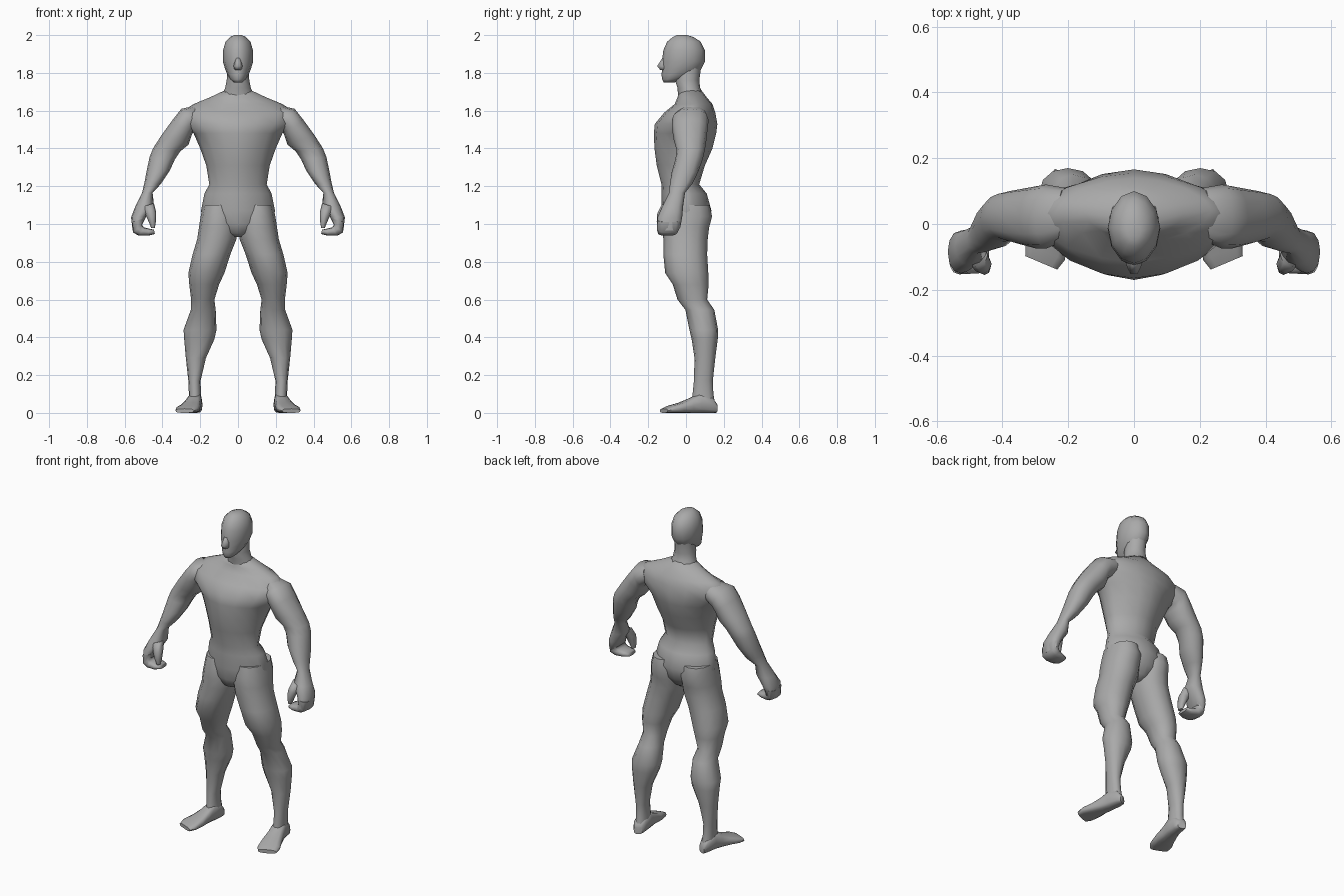
import bpy, bmesh, math
from mathutils import Vector

grey = bpy.data.materials.new("plain grey")
grey.diffuse_color = (0.4, 0.4, 0.4, 1)


def loft(name, rings, power=2.0, sides=12, mirror=False, angle=70):
    """Skin a row of superellipse rings, each given as centre, half-axis u, half-axis v."""
    bm = bmesh.new()
    loops = []
    for c, u, v in rings:
        loop = []
        for i in range(sides):
            a = 2 * math.pi * i / sides
            p = math.copysign(abs(math.cos(a)) ** (2 / power), math.cos(a))
            q = math.copysign(abs(math.sin(a)) ** (2 / power), math.sin(a))
            loop.append(bm.verts.new(c + u * p + v * q))
        loops.append(loop)
    for a, b in zip(loops, loops[1:]):
        for i in range(sides):
            j = (i + 1) % sides
            bm.faces.new((a[i], a[j], b[j], b[i]))
    bm.faces.new(loops[0])
    bm.faces.new(loops[-1])
    bmesh.ops.recalc_face_normals(bm, faces=bm.faces)
    mesh = bpy.data.meshes.new(name)
    bm.to_mesh(mesh)
    bm.free()
    mesh.materials.append(grey)
    ob = bpy.data.objects.new(name, mesh)
    bpy.context.collection.objects.link(ob)
    bpy.ops.object.select_all(action='DESELECT')
    ob.select_set(True)
    bpy.context.view_layer.objects.active = ob
    bpy.ops.object.shade_smooth_by_angle(angle=math.radians(angle))
    if mirror:
        ob.modifiers.new("mirror", 'MIRROR').use_axis[0] = True
    return ob


def limb(rows):
    """Rings from inner (x, z), outer (x, z), front y, back y."""
    out = []
    for xi, zi, xo, zo, yf, yb in rows:
        out.append((Vector(((xi + xo) / 2, (yf + yb) / 2, (zi + zo) / 2)),
                    Vector(((xo - xi) / 2, 0, (zo - zi) / 2)),
                    Vector((0, (yb - yf) / 2, 0))))
    return out


def level(rows):
    """Level rings centred on x = 0 from height, half width, front y, back y."""
    return limb([(-w, z, w, z, yf, yb) for z, w, yf, yb in rows])


# Torso from collar to crotch
loft("torso", level([
    (1.71, .065, -.035, .08), (1.67, .15, -.045, .11), (1.635, .235, -.06, .14),
    (1.59, .305, -.115, .155), (1.53, .29, -.165, .166), (1.48, .235, -.17, .16),
    (1.40, .20, -.167, .14), (1.31, .168, -.155, .10), (1.21, .152, -.13, .07),
    (1.16, .178, -.13, .11), (1.07, .196, -.128, .135), (1.00, .18, -.12, .115),
    (.95, .09, -.10, .08), (.93, .03, -.06, .05)]), power=1.75, sides=16)

# Neck
loft("neck", level([
    (1.83, .055, -.05, .08), (1.76, .06, -.058, .07),
    (1.72, .068, -.045, .075), (1.65, .10, -.04, .11)]))

# Head with flat jaw underside
loft("head", level([
    (1.75, .022, -.118, -.06), (1.765, .04, -.126, -.02), (1.79, .056, -.13, .05),
    (1.82, .068, -.126, .08), (1.86, .08, -.127, .10), (1.92, .079, -.12, .10),
    (1.965, .066, -.10, .078), (1.99, .042, -.07, .04), (2.0, .02, -.05, .005)]), power=1.9)

# Nose wedge
loft("nose", level([
    (1.88, .014, -.128, -.09), (1.836, .024, -.158, -.09), (1.815, .018, -.14, -.09)]),
    sides=6, power=1.7)

# Arms: shoulder, upper arm, elbow, forearm, wrist, palm
loft("arm", limb([
    (.19, 1.52, .23, 1.625, -.05, .11), (.235, 1.49, .30, 1.61, -.075, .12),
    (.245, 1.47, .347, 1.55, -.075, .115), (.262, 1.42, .405, 1.47, -.065, .108),
    (.305, 1.385, .45, 1.40, -.05, .10), (.335, 1.34, .468, 1.355, -.055, .09),
    (.36, 1.285, .486, 1.27, -.075, .065), (.41, 1.21, .495, 1.22, -.085, .035),
    (.452, 1.165, .508, 1.165, -.09, -.005), (.445, 1.10, .545, 1.09, -.125, -.015),
    (.485, 1.04, .566, 1.035, -.15, -.02), (.505, 1.0, .558, .965, -.152, -.03)]),
    power=2.2, mirror=True)

# Curled fingers
loft("fingers", limb([
    (.495, 1.03, .563, 1.01, -.152, -.025), (.508, .995, .556, .955, -.153, -.035),
    (.498, .982, .525, .938, -.152, -.045), (.47, .975, .475, .938, -.15, -.055),
    (.445, .97, .44, .947, -.14, -.065)]), power=2.8, mirror=True)

# Thumb
loft("thumb", limb([
    (.445, 1.11, .51, 1.09, -.13, -.06), (.433, 1.06, .49, 1.05, -.152, -.09),
    (.435, 1.01, .472, 1.01, -.155, -.105), (.44, .98, .46, .98, -.148, -.115)]),
    sides=8, mirror=True)

# Legs: hip, thigh, knee, calf, ankle (inner x, outer x, height, front y, back y)
leg = [(.02, .185, 1.10, -.11, .125), (.004, .198, 1.04, -.122, .138),
       (.002, .207, .98, -.125, .122), (.008, .216, .92, -.12, .115),
       (.04, .24, .84, -.12, .112), (.072, .263, .74, -.11, .118),
       (.10, .258, .68, -.07, .12), (.125, .248, .60, -.045, .112),
       (.118, .25, .545, -.003, .15), (.114, .288, .44, .018, .17),
       (.125, .285, .39, .03, .168), (.17, .276, .29, .045, .155),
       (.198, .263, .17, .042, .142), (.196, .26, .10, .035, .145),
       (.19, .262, .04, .03, .155)]
loft("leg", limb([(a, z, b, z, f, k) for a, b, z, f, k in leg]), power=2.15, mirror=True)

# Feet turned outward (centre x, centre y, half width, top height)
foot = []
across = Vector((.90, .38, 0))
for x, y, w, h in [(.218, .158, .025, .05), (.222, .13, .038, .085), (.23, .07, .042, .105),
                   (.24, .025, .047, .08), (.252, -.03, .058, .055),
                   (.27, -.085, .066, .038), (.282, -.118, .054, .022)]:
    foot.append((Vector((x, y, h / 2)), across * w, Vector((0, 0, h / 2))))
loft("foot", foot, power=3.0, mirror=True, angle=55)
